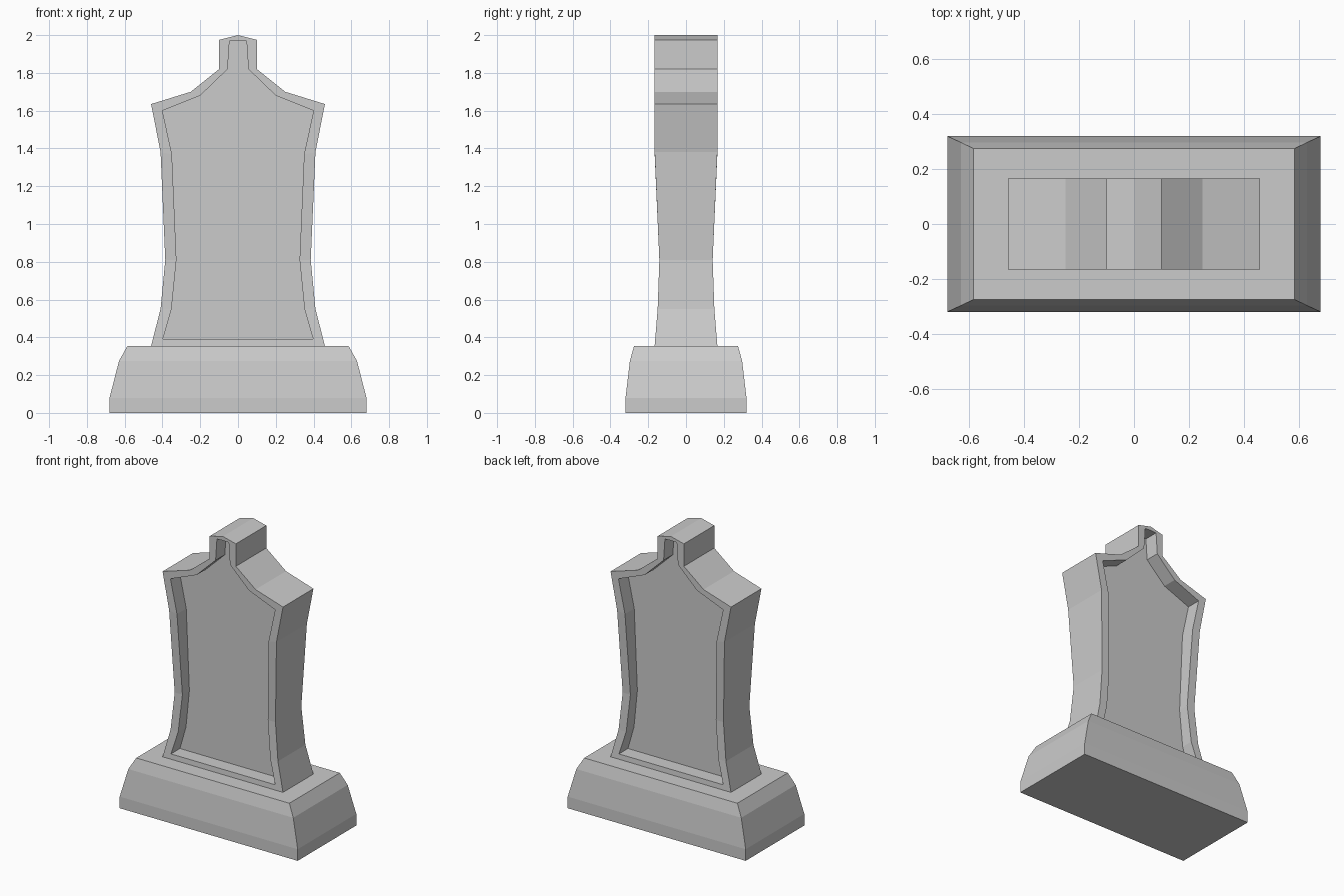
import bpy, bmesh

if "Cube" in bpy.data.objects:
    bpy.data.objects.remove(bpy.data.objects["Cube"])


def loft(name, rings):
    """Skin a list of matching closed rings and cap both ends."""
    bm = bmesh.new()
    loops = [[bm.verts.new(p) for p in ring] for ring in rings]
    n = len(loops[0])
    for a, b in zip(loops, loops[1:]):
        for i in range(n):
            j = (i + 1) % n
            bm.faces.new((a[i], a[j], b[j], b[i]))
    bm.faces.new(loops[0][::-1])
    bm.faces.new(loops[-1])
    bmesh.ops.recalc_face_normals(bm, faces=bm.faces)
    mesh = bpy.data.meshes.new(name)
    bm.to_mesh(mesh)
    bm.free()
    obj = bpy.data.objects.new(name, mesh)
    bpy.context.collection.objects.link(obj)
    return obj


# Stepped plinth: half width, half depth, height
plinth = [(0.68, 0.32, 0), (0.68, 0.32, 0.08), (0.63, 0.297, 0.275), (0.585, 0.275, 0.355)]
loft("plinth", [[(-w, -d, z), (w, -d, z), (w, d, z), (-w, d, z)] for w, d, z in plinth])

# Headstone: right half of the outer edge and of the recessed panel edge
outer = [(0.46, 0.355), (0.41, 0.55), (0.385, 0.81), (0.41, 1.38), (0.46, 1.635),
         (0.25, 1.70), (0.10, 1.82), (0.10, 1.975), (0, 2.0)]
panel = [(0.398, 0.39), (0.352, 0.55), (0.326, 0.81), (0.35, 1.37), (0.40, 1.60),
         (0.20, 1.68), (0.055, 1.82), (0.045, 1.97), (0, 1.972)]
depth = [0.166, 0.15, 0.141] + [0.166] * 6      # waisted half depth per point
panel_depth = [0.163] + depth[1:]
floor_depth = [0.065] * 9


def ring(half, depths, side):
    right = [(x, side * d, z) for (x, z), d in zip(half, depths)]
    left = [(-x, y, z) for x, y, z in right[-2::-1]]
    return right + left


loft("headstone", [
    ring(panel, floor_depth, -1), ring(panel, panel_depth, -1), ring(outer, depth, -1),
    ring(outer, depth, 1), ring(panel, panel_depth, 1), ring(panel, floor_depth, 1)])
